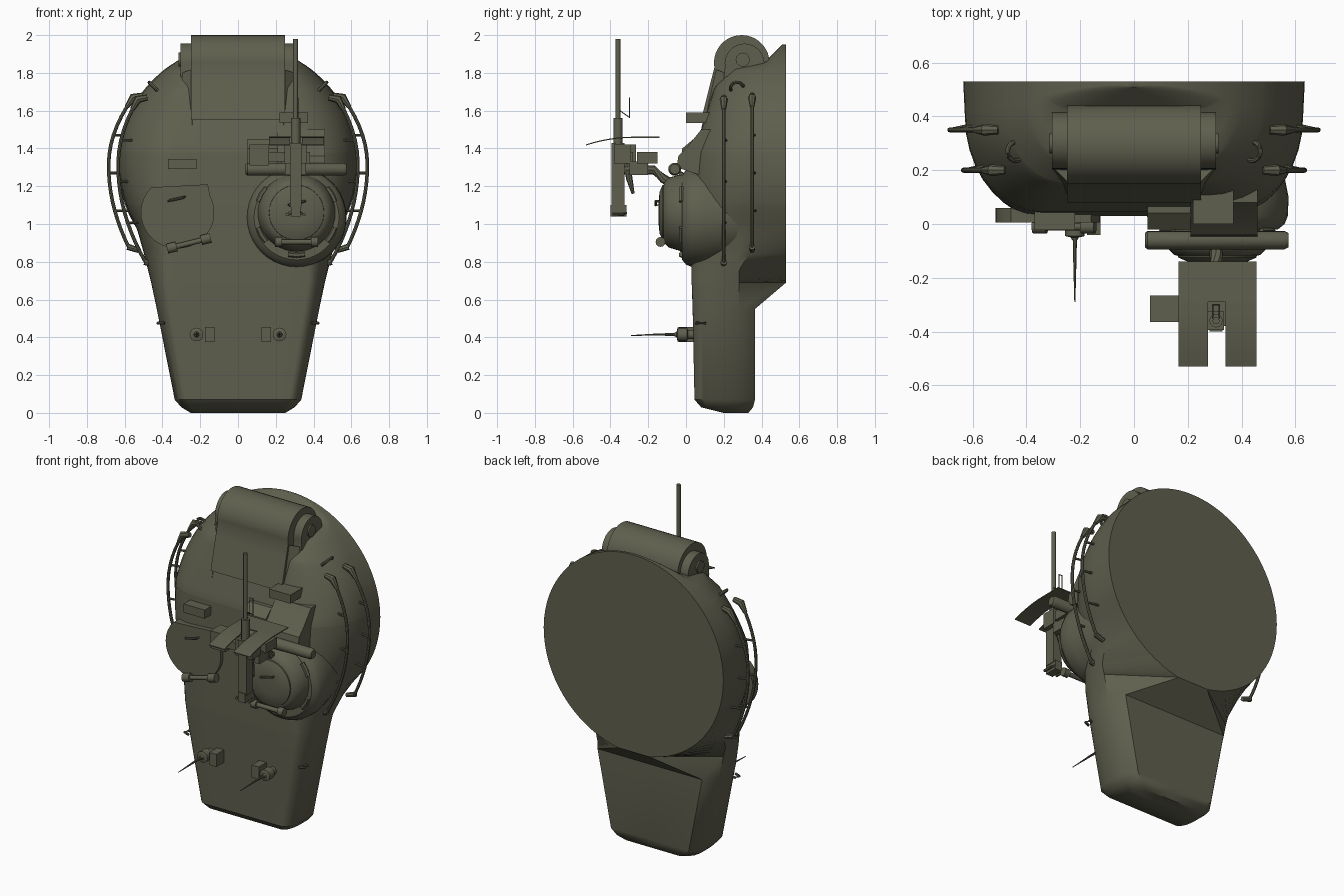
import bpy, bmesh, math
from mathutils import Vector

cube = bpy.data.objects.get("Cube")
if cube:
    bpy.data.objects.remove(cube, do_unlink=True)

olive = bpy.data.materials.new("olive_drab")
olive.use_nodes = True
olive.diffuse_color = (0.115, 0.115, 0.077, 1)
olive.node_tree.nodes["Principled BSDF"].inputs["Base Color"].default_value = olive.diffuse_color


def finish(name, bm):
    """Turn a bmesh into a smooth-by-angle object."""
    bmesh.ops.recalc_face_normals(bm, faces=bm.faces)
    mesh = bpy.data.meshes.new(name)
    bm.to_mesh(mesh)
    bm.free()
    mesh.materials.append(olive)
    ob = bpy.data.objects.new(name, mesh)
    bpy.context.collection.objects.link(ob)
    bpy.ops.object.select_all(action="DESELECT")
    ob.select_set(True)
    bpy.context.view_layer.objects.active = ob
    bpy.ops.object.shade_smooth_by_angle(angle=math.radians(35))
    return ob


def loft(name, rings):
    """Skin closed rings of equal length and cap both ends."""
    bm = bmesh.new()
    loops = [[bm.verts.new(p) for p in ring] for ring in rings]
    n = len(loops[0])
    for a, b in zip(loops, loops[1:]):
        for i in range(n):
            j = (i + 1) % n
            bm.faces.new((a[i], a[j], b[j], b[i]))
    bm.faces.new(loops[0])
    bm.faces.new(loops[-1])
    bmesh.ops.remove_doubles(bm, verts=bm.verts, dist=0.0005)
    return finish(name, bm)


def box(name, x, y, z):
    return loft(name, [[(a, y[0], z[0]), (a, y[1], z[0]), (a, y[1], z[1]), (a, y[0], z[1])] for a in x])


def extrude_x(name, x0, x1, profile):
    return loft(name, [[(x, y, z) for y, z in profile] for x in (x0, x1)])


def turned(name, x, z, profile, sides=32):
    """Revolve (y, radius) pairs around an axis along y."""
    ang = [math.tau * i / sides for i in range(sides)]
    return loft(name, [[(x + r * math.cos(a), y, z + r * math.sin(a)) for a in ang] for y, r in profile])


def tube(name, points, radius, sides=8):
    """Sweep a circle along a path; radius may be a list."""
    pts = [Vector(p) for p in points]
    radii = radius if isinstance(radius, list) else [radius] * len(pts)
    rings = []
    for i, p in enumerate(pts):
        d = (pts[min(i + 1, len(pts) - 1)] - pts[max(i - 1, 0)]).normalized()
        u = d.orthogonal().normalized() if abs(d.y) > 0.9 else d.cross(Vector((0, 1, 0))).normalized()
        v = d.cross(u)
        rings.append([p + radii[i] * (u * math.cos(t) + v * math.sin(t))
                      for t in (math.tau * k / sides for k in range(sides))])
    return loft(name, rings)


# Turret shell: z, roof y, roof half width, full half width, shoulder y, belly y
STATIONS = [
    (0.0, .20, .20, .25, .26, .33), (.03, .08, .25, .30, .20, .355), (.07, .045, .27, .335, .18, .365),
    (.55, .035, .35, .43, .18, .365), (.69, .03, .37, .46, .24, .53), (.85, .03, .37, .50, .34, .53),
    (1.1, .03, .37, .57, .38, .53), (1.38, .045, .34, .58, .40, .53), (1.55, .095, .29, .5, .42, .53),
    (1.72, .15, .25, .4, .44, .53), (1.82, .23, .22, .3, .46, .53), (1.86, .42, .2, .2, .48, .53),
    (1.95, .51, .0, .0, .52, .53)]
RING_Z, RING_R = 1.316, 0.635


def shell_ring(z):
    k = max(i for i in range(len(STATIONS) - 1) if STATIONS[i][0] <= z)
    a, b = STATIONS[k], STATIONS[k + 1]
    t = (z - a[0]) / (b[0] - a[0])
    _, top, flat, wide, mid, belly = [p + (q - p) * t for p, q in zip(a, b)]
    base = math.sqrt(max(RING_R ** 2 - (z - RING_Z) ** 2, 0.000004))
    if z < 0.69:
        base = (wide - 0.06) * (1 - max(0, (z - 0.55) / 0.14))
    else:
        wide = max(wide, base * 0.99)
    flat = min(flat, wide * 0.9)
    half = [(flat * i / 3, top) for i in range(3)]
    for i in range(10):
        s = math.pi / 2 * i / 9
        half.append((flat + (wide - flat) * math.sin(s), mid - (mid - top) * math.cos(s)))
    half += [(wide, max(mid, min(.28, belly))), (base, belly), (0, belly)]
    return [(x, y, z) for x, y in half] + [(-x, y, z) for x, y in half[-2:0:-1]]


levels = {s[0] for s in STATIONS} | {0.69 + 1.26 * (1 - math.cos(math.pi * i / 36)) / 2 for i in range(36)}
loft("turret_shell", [shell_ring(z) for z in sorted(levels)])

# Gun mantlet drum with trunnion cheeks
def drum(cy, cz, r, tail):
    arc = [math.radians(-10 + 10 * i) for i in range(21)]
    return [(cy + r * math.cos(a), cz + r * math.sin(a)) for a in arc] + tail

extrude_x("mantlet", -.25, .25, drum(.295, 1.853, .147, [(.13, 1.75), (.08, 1.55), (.4, 1.55)]))
for s in (-1, 1):
    extrude_x("mantlet_cheek", s * .24, s * .305, drum(.31, 1.85, .105, [(.2, 1.78), (.44, 1.78)]))
    tube("trunnion_cap", [(s * .3, .3, 1.87), (s * .315, .3, 1.87)], .037, 20)
    loft("mantlet_fairing", [[(s * .24, .15, 1.82), (s * .24, .08, 1.5), (s * .24, .4, 1.6)],
                             [(s * .30, .21, 1.8), (s * .27, .12, 1.55), (s * .30, .4, 1.6)]])

# Side handrails, lifting eyes, rear hooks and aerials, mirrored
for s in (-1, 1):
    for y, end_top, peak, end_low, top, low in ((.35, .555, .685, .575, 1.67, .87), (.2, .53, .635, .485, 1.66, .79)):
        path, zs = [], [low + (top - low) * i / 16 for i in range(17)]
        for z in zs:
            u, end = ((z - 1.31) / (top - 1.31), end_top) if z > 1.31 else ((1.31 - z) / (1.31 - low), end_low)
            path.append((s * (peak - (peak - end) * u * u), y, z))
        tube("handrail", path, .0095)
        for i in (4, 8, 12):
            x, _, z = path[i]
            tube("rail_post", [(x, y, z), (x - s * .09, y + .02, z)], .007)
        tube("rail_top_foot", [path[-2], path[-1], (s * (end_top - .05), y, top + .01)], [.012, .022, .016])
        tube("rail_low_foot", [(s * (end_low + .01), y, low + .01), (s * (end_low - .05), y, low - .01)], [.017, .014])
    tube("lifting_eye", [(s * (.44 + .03 * math.sin(a)), .27 + .035 * math.cos(a), 1.72 + .03 * math.sin(a))
                         for a in (math.pi * (i / 8 - .2) for i in range(12))], .009)
    tube("side_hook", [(s * .37, .1, .475), (s * .42, .1, .475), (s * .425, .07, .475), (s * .39, .055, .475)], .008)
    turned("aerial_base", s * .22, .415, [(.06, .025), (.01, .025), (.005, .036), (-.045, .036), (-.05, .015), (-.06, .01)], 16)
    tube("aerial_rod", [(s * .22, -.05, .415), (s * .22, -.14, .415), (s * .22, -.29, .41)], [.008, .006, .002])
    box("aerial_box", (s * .125, s * .175), (-.04, .05), (.375, .455))

# Loader's hatch: round lid with a straight slanted edge
lid = [(-.32 + .195 * math.cos(a), 1.06 + .19 * math.sin(a))
       for a in (math.radians(135 + 11 * i) for i in range(24))] + [(-.16, 1.21)]
loft("loader_hatch", [[(x, y, z) for x, z in lid] for y in (.06, .005)])
tube("loader_hinge", [(-.37, -.01, .87), (-.15, -.01, .925)], .014, 12)
for x, z in ((-.35, .875), (-.17, .92)):
    tube("loader_hinge_lug", [(x - .025, -.01, z - .006), (x + .025, -.01, z + .006)], .026, 12)
tube("loader_handle", [(-.37, .01, 1.12), (-.36, -.015, 1.125), (-.29, -.015, 1.14), (-.28, .01, 1.145)], .007)
box("loader_periscope", (-.37, -.22), (-.022, .06), (1.29, 1.345))

# Commander's cupola
turned("cupola_skirt", .31, 1.035, [(.27, .23), (.1, .265), (.03, .262), (0, .25), (-.02, .225)], 40)
turned("cupola_drum", .31, 1.06, [(0, .21), (-.04, .2), (-.09, .185), (-.115, .16), (-.12, .14)], 40)
turned("cupola_lid", .31, 1.06, [(-.1, .15), (-.125, .145), (-.14, .11), (-.145, .06)], 32)
for i in range(6):
    a = math.radians(60 * i + 30)
    path = [(.31 + .215 * math.cos(a + d), -.025, 1.05 + .215 * math.sin(a + d)) for d in (-.2, 0, .2)]
    tube("vision_block", path, .014, 6)
tube("cupola_hinge", [(.21, -.135, .905), (.42, -.135, .905)], .014, 12)
for x in (.215, .405):
    tube("cupola_hinge_lug", [(x - .018, -.135, .905), (x + .018, -.135, .905)], .026, 12)
tube("cupola_handle", [(.26, -.13, 1.1), (.27, -.16, 1.1), (.35, -.16, 1.12), (.36, -.13, 1.12)], .007)

# Sight housing ahead of the cupola
extrude_x("sight_wedge", .21, .46, [(.1, 1.25), (-.05, 1.3), (-.04, 1.36), (.0, 1.4), (.08, 1.5), (.13, 1.5)])
extrude_x("sight_side_box", .05, .21, [(.1, 1.28), (-.02, 1.3), (-.02, 1.4), (.04, 1.45), (.1, 1.45)])
box("forward_periscope", (.22, .37), (0, .13), (1.535, 1.59))
tube("cross_bar", [(x, -.06, 1.29) for x in (.04, .05, .56, .575)], [.026, .034, .034, .026], 16)

# Gun mount
tube("mount_arm", [(.305, -.05, 1.2), (.305, -.12, 1.24), (.305, -.17, 1.285), (.305, -.34, 1.285)], .024)
box("mount_yoke", (.23, .38), (-.26, -.15), (1.32, 1.38))
box("mount_bracket", (.25, .36), (-.3, -.2), (1.26, 1.33))
box("yoke_plate", (.245, .365), (-.38, -.29), (1.32, 1.42))
tube("travel_lock", [(.305, -.32, 1.36), (.305, -.3, 1.24), (.305, -.28, 1.16)], [.02, .017, .008])
box("ammunition_box", (.06, .165), (-.365, -.265), (1.31, 1.42))
box("ammunition_tray", (.165, .27), (-.35, -.28), (1.33, 1.38))

# Machine gun
box("receiver", (.275, .335), (-.395, -.325), (1.09, 1.43))
tube("barrel_jacket", [(.305, -.36, 1.42), (.305, -.36, 1.56)], .025, 12)
tube("barrel", [(.305, -.36, 1.55), (.305, -.36, 1.98)], .013, 12)
box("back_plate", (.28, .33), (-.4, -.315), (1.04, 1.1))
for s in (-1, 1):
    tube("spade_grip", [(.305 + s * .025, -.32, 1.06), (.305 + s * .045, -.33, 1.05), (.305 + s * .045, -.39, 1.05)], .009)
    tube("sight_post", [(.305 + s * .012, -.3, 1.56), (.305 + s * .012, -.3, 1.67)], .003, 6)
    tube("sight_foot", [(.305 + s * .012, -.3, 1.565), (.305 + s * .012, -.35, 1.6)], .003, 6)
tube("sight_top", [(.293, -.3, 1.668), (.317, -.3, 1.668)], .003, 6)

# Curved gun shield: a rear strip and two forward ears around the barrel slot
def shield(name, x0, x1, y0, y1):
    ys = [y0 + (y1 - y0) * i / 6 for i in range(7)]
    curve = [(y, 1.462 - .65 * min(0, y + .28) ** 2) for y in ys]
    extrude_x(name, x0, x1, curve + [(y, z - .006) for y, z in reversed(curve)])

shield("shield_rear", .165, .455, -.29, -.14)
shield("shield_ear_right", .165, .275, -.53, -.29)
shield("shield_ear_left", .34, .455, -.53, -.29)
